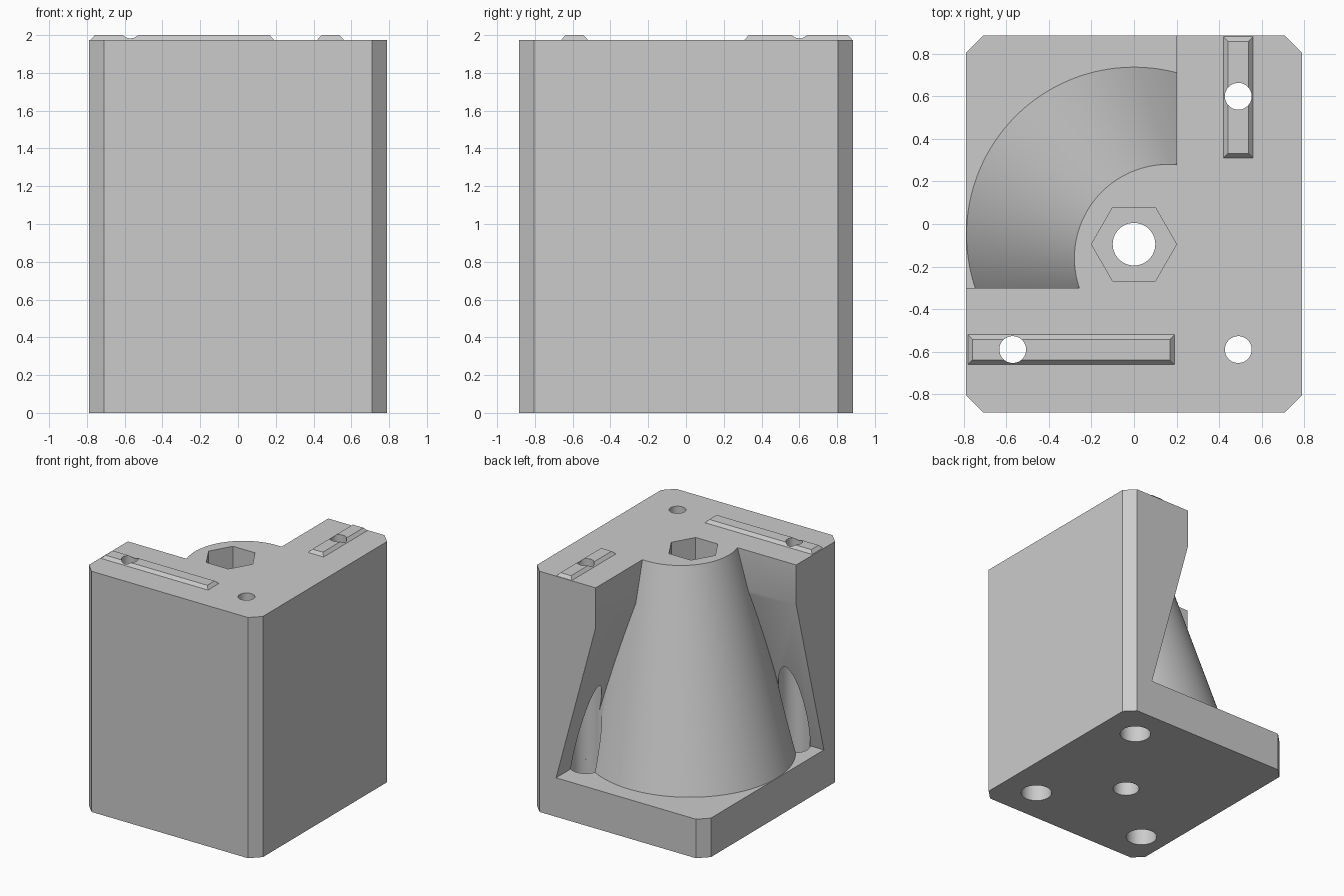
import bpy, bmesh
from math import cos, sin, tau, radians

cube = bpy.data.objects.get("Cube")
if cube:
    bpy.data.objects.remove(cube, do_unlink=True)

grey = bpy.data.materials.new("plain grey")
grey.use_nodes = True
COLOUR = (0.6, 0.6, 0.6, 1)
grey.diffuse_color = COLOUR
grey.node_tree.nodes["Principled BSDF"].inputs["Base Color"].default_value = COLOUR

HX, HY, TOP = 0.79, 0.885, 1.975
FLOOR, LEDGE, CHAMFER = 0.32, 1.65, 0.08


def loft(name, rings):
    """Closed solid through a stack of rings with equal point counts."""
    bm = bmesh.new()
    loops = [[bm.verts.new(p) for p in ring] for ring in rings]
    for a, b in zip(loops, loops[1:]):
        for i in range(len(a)):
            j = (i + 1) % len(a)
            bm.faces.new((a[i], a[j], b[j], b[i]))
    bm.faces.new(loops[0][::-1])
    bm.faces.new(loops[-1])
    bmesh.ops.recalc_face_normals(bm, faces=bm.faces)
    mesh = bpy.data.meshes.new(name)
    bm.to_mesh(mesh)
    bm.free()
    mesh.materials.append(grey)
    obj = bpy.data.objects.new(name, mesh)
    bpy.context.collection.objects.link(obj)
    return obj


def circle(x, y, z, r, n=64):
    return [(x + r * cos(tau * i / n), y + r * sin(tau * i / n), z) for i in range(n)]


def rect(x0, x1, y0, y1, z):
    return [(x0, y0, z), (x1, y0, z), (x1, y1, z), (x0, y1, z)]


def octagon(z):
    cx, cy = HX - CHAMFER, HY - CHAMFER
    return [(cx, -HY, z), (HX, -cy, z), (HX, cy, z), (cx, HY, z),
            (-cx, HY, z), (-HX, cy, z), (-HX, -cy, z), (-cx, -HY, z)]


def cut(target, cutter):
    mod = target.modifiers.new("cut", 'BOOLEAN')
    mod.operation, mod.solver, mod.object = 'DIFFERENCE', 'EXACT', cutter
    bpy.context.view_layer.objects.active = target
    bpy.ops.object.modifier_apply(modifier=mod.name)


# Chamfered block
body = loft("body", [octagon(0), octagon(TOP)])

# Corner recess with undercut walls, leaving a slanted cone standing in it
recess = loft("recess_cutter", [rect(-2, x, y, 2, z) for x, y, z in
                                ((0.56, -0.66, FLOOR), (0.2, -0.3, LEDGE), (0.2, -0.3, 2.3))])
cone = loft("cone_helper", [circle(0, -0.05, 0.1, 0.787, 128), circle(0, -0.05, FLOOR, 0.787, 128),
                            circle(0.16, -0.16, TOP, 0.44, 128), circle(0.16, -0.16, 2.5, 0.44, 128)])
cut(recess, cone)
cut(body, recess)

# Bevelled locating ridges on the top
ridges = []
for name, x0, x1, y0, y1 in (("front_ridge", -0.78, 0.19, -0.66, -0.52),
                             ("back_ridge", 0.42, 0.56, 0.31, 0.88)):
    b = 0.022
    ridges.append(loft(name, [rect(x0, x1, y0, y1, TOP),
                              rect(x0 + b, x1 - b, y0 + b, y1 - b, 2)]))

# Stepped screw bores, wide from below and narrow through the top plate
helpers = [recess, cone]
for x, y in ((0.49, 0.6), (0.49, -0.59), (-0.57, -0.59)):
    bore = loft("bore_cutter", [circle(x, y, -0.2, 0.118), circle(x, y, LEDGE, 0.118),
                                circle(x, y, LEDGE, 0.063), circle(x, y, 2.3, 0.063)])
    cut(body, bore)
    for ridge in ridges:
        cut(ridge, bore)
    helpers.append(bore)

# Centre hole with a hexagonal nut pocket
hole = loft("centre_hole_cutter", [circle(0, -0.095, z, 0.1) for z in (-0.2, 2.3)])
pocket = loft("hex_pocket_cutter", [circle(0, -0.095, z, 0.2, 6) for z in (LEDGE, 2.3)])
for cutter in (hole, pocket):
    cut(body, cutter)
    helpers.append(cutter)

for h in helpers:
    bpy.data.objects.remove(h, do_unlink=True)

# Smooth the round walls and keep the edges sharp
bpy.ops.object.select_all(action='DESELECT')
for obj in [body] + ridges:
    obj.select_set(True)
bpy.context.view_layer.objects.active = body
bpy.ops.object.shade_smooth_by_angle(angle=radians(25))
